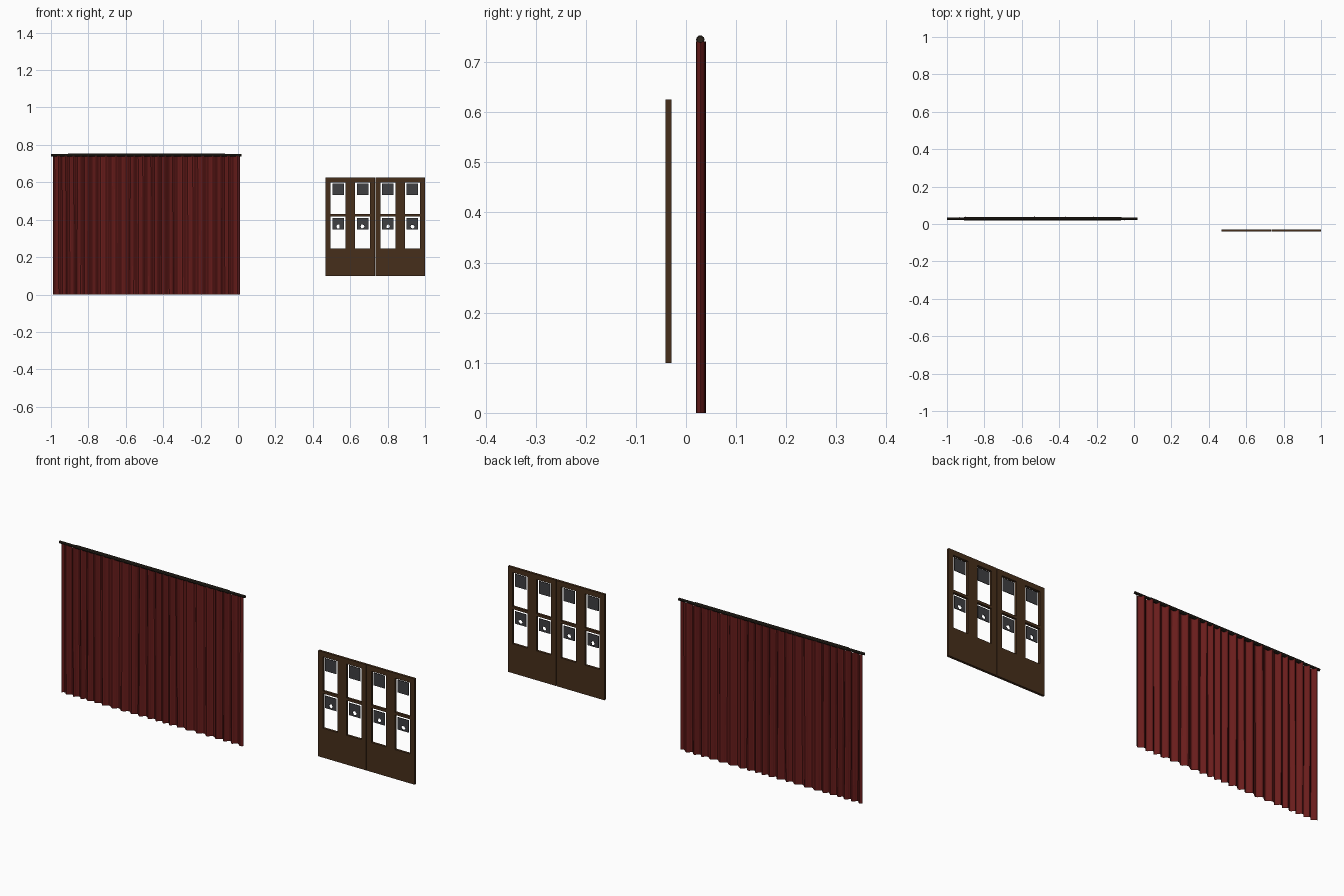
import bpy, bmesh, math, random

if "Cube" in bpy.data.objects:
    bpy.data.objects.remove(bpy.data.objects["Cube"])

random.seed(4)


def material(name, rgb):
    m = bpy.data.materials.new(name)
    m.diffuse_color = (*rgb, 1)
    m.use_nodes = True
    m.node_tree.nodes["Principled BSDF"].inputs["Base Color"].default_value = m.diffuse_color
    return m


RED = material("red_cloth", (0.14, 0.012, 0.011))
WOOD = material("dark_wood", (0.062, 0.028, 0.011))
IRON = material("rod_metal", (0.025, 0.018, 0.012))
GLASS = material("dark_glass", (0.05, 0.05, 0.055))


def from_bmesh(name, bm, mat):
    me = bpy.data.meshes.new(name)
    bm.to_mesh(me)
    bm.free()
    me.materials.append(mat)
    ob = bpy.data.objects.new(name, me)
    bpy.context.collection.objects.link(ob)
    return ob


def add_box(bm, x0, x1, y0, y1, z0, z1):
    vs = bmesh.ops.create_cube(bm, size=1)["verts"]
    for v in vs:
        v.co.x = x0 if v.co.x < 0 else x1
        v.co.y = y0 if v.co.y < 0 else y1
        v.co.z = z0 if v.co.z < 0 else z1


# Pleated curtain: a wavy sheet whose folds drift slightly with height
FOLDS, STEPS, ROWS = 22, 8, 10
widths = [random.uniform(0.75, 1.25) for _ in range(FOLDS)]
scale = 1.0 / sum(widths)
drift = [random.uniform(-0.004, 0.004) for _ in range(FOLDS)]
depth = [random.uniform(0.8, 1.0) for _ in range(FOLDS)]
bm = bmesh.new()
rows = []
for r in range(ROWS + 1):
    t = r / ROWS
    row, x = [], -0.99
    for f in range(FOLDS):
        w = widths[f] * scale
        for s in range(STEPS):
            u = s / STEPS
            sway = drift[f] * math.sin(math.pi * u) * (1 - t)
            y = 0.0295 + 0.01 * depth[f] * math.sin(math.tau * u)
            row.append(bm.verts.new((x + u * w + sway, y, 0.741 * t)))
        x += w
    row.append(bm.verts.new((x, 0.0295, 0.741 * t)))
    rows.append(row)
for a, b in zip(rows, rows[1:]):
    for i in range(len(a) - 1):
        bm.faces.new((a[i], a[i + 1], b[i + 1], b[i]))
from_bmesh("curtain", bm, RED)

# Telescopic rod: thin full-length tube with a thicker middle sleeve
for name, x0, x1, radius in (("curtain_rod", -1.0, 0.02, 0.0065),
                             ("rod_sleeve", -0.91, -0.07, 0.0085)):
    bpy.ops.mesh.primitive_cylinder_add(
        vertices=10, radius=radius, depth=x1 - x0,
        location=((x0 + x1) / 2, 0.0285, 0.745), rotation=(0, math.pi / 2, 0))
    rod = bpy.context.object
    rod.name = name
    rod.data.materials.append(IRON)

# Two door leaves built from stiles and rails
Y0, Y1 = -0.041, -0.029
OPENINGS = (0.026, 0.106), (0.157, 0.237)


def pane(name, x0, x1, z0, z1, hole=None):
    cu = bpy.data.curves.new(name, "CURVE")
    cu.dimensions = "2D"
    cu.fill_mode = "BOTH"
    cu.extrude = 0.0015
    loops = [[(x0, z0), (x1, z0), (x1, z1), (x0, z1)]]
    if hole:
        hx, hz, hr = hole
        loops.append([(hx + hr * random.uniform(0.8, 1.2) * math.cos(k * math.tau / 6),
                       hz + hr * random.uniform(0.8, 1.2) * math.sin(k * math.tau / 6))
                      for k in range(6)])
    for pts in loops:
        sp = cu.splines.new("POLY")
        sp.points.add(len(pts) - 1)
        for p, (px, pz) in zip(sp.points, pts):
            p.co = (px, pz, 0, 1)
        sp.use_cyclic_u = True
    cu.materials.append(GLASS)
    ob = bpy.data.objects.new(name, cu)
    ob.rotation_euler.x = math.pi / 2
    ob.location.y = (Y0 + Y1) / 2
    bpy.context.collection.objects.link(ob)


for side, left in (("left", 0.469), ("right", 0.7355)):
    bm = bmesh.new()
    add_box(bm, left, left + 0.2635, Y0, Y1, 0.10, 0.246)
    add_box(bm, left, left + 0.2635, Y0, Y1, 0.60, 0.625)
    for a, b in ((0, 0.026), (0.106, 0.157), (0.237, 0.2635)):
        add_box(bm, left + a, left + b, Y0, Y1, 0.246, 0.60)
    for a, b in OPENINGS:
        add_box(bm, left + a, left + b, Y0, Y1, 0.418, 0.431)
    from_bmesh(side + "_door", bm, WOOD)

    # Remains of the glazing in each opening
    for n, (a, b) in enumerate(OPENINGS):
        x0, x1 = left + a + 0.009, left + b - 0.009
        pane(f"{side}_upper_pane_{n}", x0, x1, 0.531, 0.594)
        pane(f"{side}_lower_pane_{n}", x0, x1, 0.347, 0.408,
             ((x0 + x1) / 2, 0.364, 0.011))
